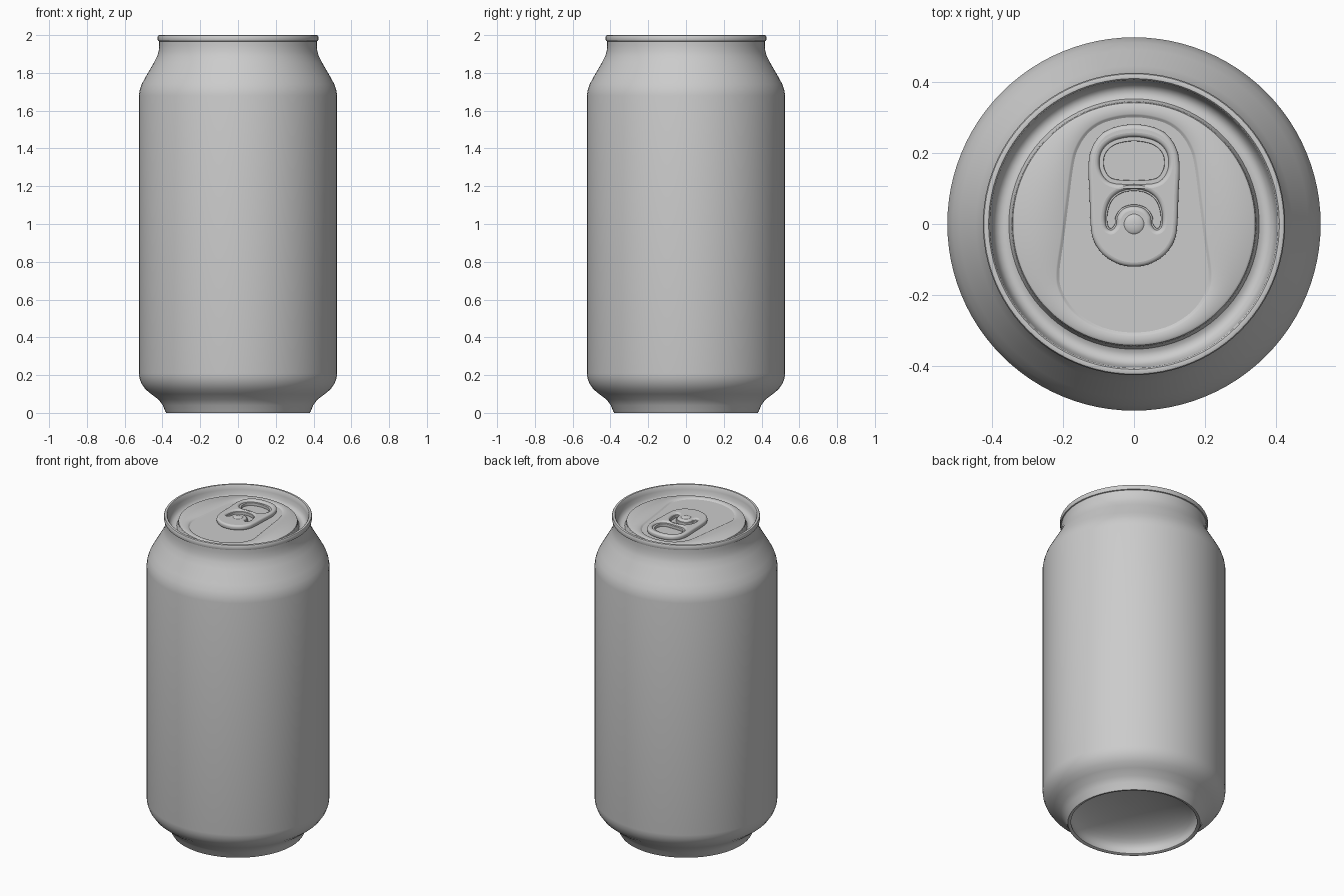
import bpy, bmesh
from math import sin, cos, pi, radians
from mathutils import Vector

cube = bpy.data.objects.get("Cube")
if cube:
    bpy.data.objects.remove(cube)

aluminium = bpy.data.materials.new("plain aluminium")
aluminium.use_nodes = True
GREY = (0.6, 0.6, 0.6, 1)
aluminium.diffuse_color = GREY
aluminium.node_tree.nodes["Principled BSDF"].inputs["Base Color"].default_value = GREY


def finish(obj, angle=35):
    obj.data.materials.clear()
    obj.data.materials.append(aluminium)
    bpy.ops.object.select_all(action='DESELECT')
    obj.select_set(True)
    bpy.context.view_layer.objects.active = obj
    bpy.ops.object.shade_smooth_by_angle(angle=radians(angle))


def loft(name, rings, angle=35):
    """Skin a list of equal rings of points; cap both ends that are open."""
    bm = bmesh.new()
    loops = [[bm.verts.new(p) for p in ring] for ring in rings]
    n = len(loops[0])
    for a, b in zip(loops, loops[1:]):
        for i in range(n):
            j = (i + 1) % n
            bm.faces.new((a[i], a[j], b[j], b[i]))
    bm.faces.new(loops[-1])
    bm.faces.new(loops[0][::-1])
    mesh = bpy.data.meshes.new(name)
    bm.to_mesh(mesh)
    bm.free()
    obj = bpy.data.objects.new(name, mesh)
    bpy.context.collection.objects.link(obj)
    finish(obj, angle)
    return obj


def circle(r, z, n=96):
    return [(r * cos(2 * pi * i / n), r * sin(2 * pi * i / n), z) for i in range(n)]


def smooth_loop(points, steps=8):
    """Closed smooth curve through a few points."""
    out, n = [], len(points)
    for i in range(n):
        a, b, c, d = (Vector(points[(i + k) % n]) for k in (-1, 0, 1, 2))
        for s in range(steps):
            t = s / steps
            out.append(0.5 * (2 * b + (c - a) * t + (2 * a - 5 * b + 4 * c - d) * t * t
                              + (3 * b - a - 3 * c + d) * t ** 3))
    return out


def mirrored(half):
    """Right half from bottom centre to top centre, completed on the left."""
    return half + [(-x, y) for x, y in half[-2:0:-1]]


def inset(loop, d):
    out = []
    for i, p in enumerate(loop):
        t = (loop[(i + 1) % len(loop)] - loop[i - 1]).normalized()
        out.append(p + Vector((-t.y, t.x)) * d)
    return out


def at(loop, z):
    return [(p.x, p.y, z) for p in loop]


# Can body: domed base, wall, shoulder, neck, rolled rim and the groove inside it
dome = [(0.365 * sin(a), 0.03 + 0.12 * cos(a)) for a in (pi / 2 * k / 10 for k in range(1, 11))]
wall = [(0.362, 0.005), (0.37, 0), (0.38, 0), (0.386, 0.01), (0.398, 0.04), (0.42, 0.07),
        (0.46, 0.1), (0.49, 0.125), (0.511, 0.155), (0.522, 0.185), (0.525, 0.21),
        (0.525, 1.68), (0.52, 1.71), (0.51, 1.74), (0.49, 1.777), (0.445, 1.855),
        (0.428, 1.888), (0.42, 1.915), (0.417, 1.945), (0.417, 1.967)]
rim = [(0.423, 1.969), (0.425, 1.975), (0.425, 1.993), (0.422, 1.998), (0.416, 2.0),
       (0.409, 1.999), (0.405, 1.994), (0.402, 1.97), (0.397, 1.945), (0.388, 1.928),
       (0.375, 1.921), (0.362, 1.921), (0.352, 1.926), (0.347, 1.937), (0.343, 1.955),
       (0.335, 1.963)]
loft("can_body", [circle(r, z) for r, z in dome + wall + rim[:-1]])

# Lid panel with its teardrop recess
PANEL, FLOOR = 1.963, 1.948
recess = smooth_loop(mirrored([
    (0, -0.315), (0.06, -0.309), (0.12, -0.288), (0.175, -0.248), (0.21, -0.195),
    (0.22, -0.14), (0.207, -0.04), (0.194, 0.06), (0.181, 0.16), (0.168, 0.212),
    (0.14, 0.258), (0.1, 0.289), (0.05, 0.305), (0, 0.31)]))
edge = [p.normalized() for p in recess]
loft("lid_panel", [
    at([p * 0.345 for p in edge], PANEL - 0.015),
    at([p * 0.341 for p in edge], PANEL - 0.004),
    at([p * 0.335 for p in edge], PANEL),
    at(recess, PANEL),
    at(inset(recess, 0.004), PANEL - 0.002),
    at(inset(recess, 0.016), FLOOR + 0.001),
    at(inset(recess, 0.019), FLOOR)])


def plate(name, outlines, low, high, bevel):
    """Flat plate with rounded edges; every outline after the first is a hole."""
    curve = bpy.data.curves.new(name, 'CURVE')
    curve.dimensions, curve.fill_mode = '2D', 'BOTH'
    curve.bevel_depth, curve.bevel_resolution = bevel, 3
    curve.offset = -bevel
    curve.extrude = (high - low) / 2 - bevel
    for loop in outlines:
        spline = curve.splines.new('POLY')
        spline.points.add(len(loop) - 1)
        for point, p in zip(spline.points, loop):
            point.co = (p.x, p.y, 0, 1)
        spline.use_cyclic_u = True
    temp = bpy.data.objects.new(name + "_curve", curve)
    bpy.context.collection.objects.link(temp)
    graph = bpy.context.evaluated_depsgraph_get()
    mesh = bpy.data.meshes.new_from_object(temp.evaluated_get(graph))
    bpy.data.objects.remove(temp)
    obj = bpy.data.objects.new(name, mesh)
    bpy.context.collection.objects.link(obj)
    obj.location.z = (low + high) / 2
    finish(obj, 40)
    return obj


# Pull tab with a finger hole and a crescent slot around the rivet
tab = smooth_loop(mirrored([
    (0, -0.12), (0.045, -0.112), (0.088, -0.085), (0.114, -0.045), (0.122, 0),
    (0.125, 0.08), (0.128, 0.165), (0.118, 0.215), (0.09, 0.254), (0.048, 0.274), (0, 0.28)]))
finger_hole = smooth_loop(mirrored([
    (0, 0.112), (0.055, 0.114), (0.083, 0.13), (0.097, 0.165), (0.09, 0.205),
    (0.058, 0.234), (0, 0.245)]))
slot = smooth_loop(mirrored([
    (0, 0.05), (0.03, 0.042), (0.047, 0.02), (0.05, -0.003), (0.063, -0.017),
    (0.077, -0.008), (0.08, 0.025), (0.068, 0.065), (0.04, 0.09), (0, 0.098)]))
plate("pull_tab", [tab, finger_hole, slot], FLOOR + 0.003, 1.983, 0.012)

# Thin web inside the tab, leaving the openings clear
plate("tab_web", [inset(tab, 0.02), inset(finger_hole, 0.012), inset(slot, 0.005)],
      FLOOR + 0.006, 1.972, 0.002)

# Rivet with a domed head
loft("rivet", [circle(0.031, FLOOR, 32)] +
     [circle(0.031 * cos(a), 1.978 + 0.012 * sin(a), 32)
      for a in (pi / 2 * k / 6 for k in range(6))], 50)
